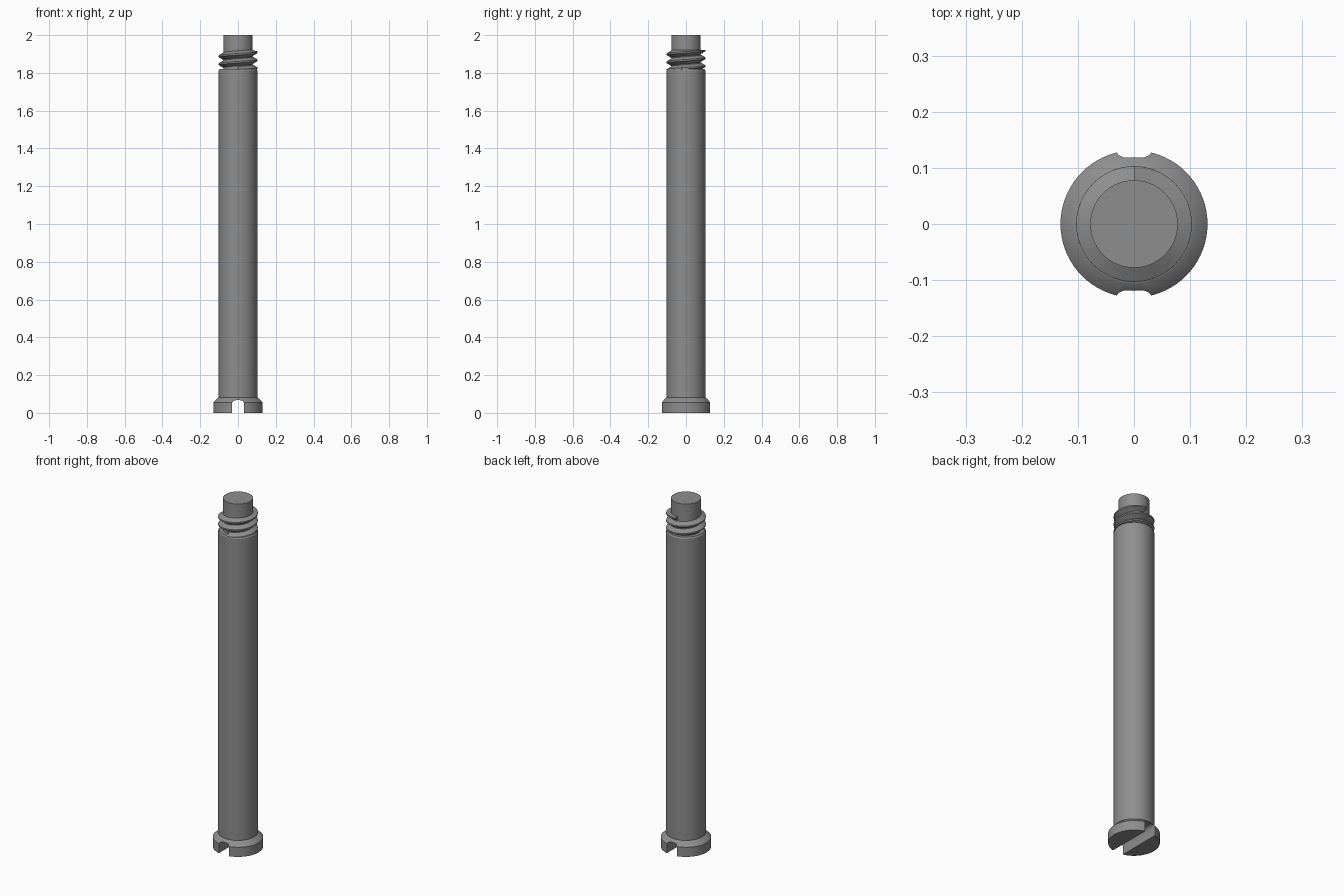
import bpy, bmesh, math

if "Cube" in bpy.data.objects:
    bpy.data.objects.remove(bpy.data.objects["Cube"])

steel = bpy.data.materials.new("steel grey")
steel.diffuse_color = (0.27, 0.27, 0.27, 1)
steel.use_nodes = True
steel.node_tree.nodes["Principled BSDF"].inputs["Base Color"].default_value = steel.diffuse_color


def make_object(name, bm):
    bmesh.ops.recalc_face_normals(bm, faces=bm.faces)
    mesh = bpy.data.meshes.new(name)
    bm.to_mesh(mesh)
    bm.free()
    ob = bpy.data.objects.new(name, mesh)
    bpy.context.collection.objects.link(ob)
    mesh.materials.append(steel)
    return ob


def smooth(ob):
    bpy.ops.object.select_all(action='DESELECT')
    ob.select_set(True)
    bpy.context.view_layer.objects.active = ob
    bpy.ops.object.shade_smooth_by_angle(angle=math.radians(30))


def lathe(name, profile, n=72):
    """Closed solid of revolution from (radius, z) points."""
    bm = bmesh.new()
    rings = [[bm.verts.new((r * math.cos(2 * math.pi * i / n),
                            r * math.sin(2 * math.pi * i / n), z))
              for i in range(n)] for r, z in profile]
    for a, b in zip(rings, rings[1:]):
        for i in range(n):
            j = (i + 1) % n
            bm.faces.new((a[i], a[j], b[j], b[i]))
    bm.faces.new(rings[0][::-1])
    bm.faces.new(rings[-1])
    return make_object(name, bm)


# Head, shank and plain tip turned as one piece
body = lathe("screw_body", [
    (0.131, 0), (0.131, 0.055), (0.106, 0.08), (0.103, 0.081),
    (0.103, 1.812), (0.098, 1.82), (0.078, 1.82), (0.078, 2.0)])

# Driver slot cutter, rounded along its top corners
W, H, R = 0.033, 0.067, 0.022
outline = [(-W, -0.05), (W, -0.05)]
for cx, start in ((W - R, 0), (R - W, 90)):
    for k in range(7):
        a = math.radians(start + 15 * k)
        outline.append((cx + R * math.cos(a), H - R + R * math.sin(a)))
bm = bmesh.new()
face = bm.faces.new([bm.verts.new((x, -0.2, z)) for x, z in outline])
ext = bmesh.ops.extrude_face_region(bm, geom=[face])
bmesh.ops.translate(bm, vec=(0, 0.4, 0),
                    verts=[g for g in ext["geom"] if isinstance(g, bmesh.types.BMVert)])
cutter = make_object("slot_cutter", bm)
cut = body.modifiers.new("slot", 'BOOLEAN')
cut.operation, cut.solver, cut.object = 'DIFFERENCE', 'EXACT', cutter
bpy.context.view_layer.objects.active = body
bpy.ops.object.modifier_apply(modifier=cut.name)
bpy.data.objects.remove(cutter)
smooth(body)

# Right-handed V thread swept up the neck, trimmed level at both ends
PITCH, LOW, HIGH, STEPS = 0.042, 1.816, 1.922, 48
section = [(0.076, -0.020), (0.103, -0.004), (0.103, 0.004), (0.076, 0.020)]
bm = bmesh.new()
loops = []
for i in range(-int(2.25 * STEPS), STEPS // 4 + 1):
    t = i / STEPS
    a = 2 * math.pi * t
    loops.append([bm.verts.new((r * math.cos(a), r * math.sin(a),
                                min(HIGH, max(LOW, 1.909 + PITCH * t + dz))))
                  for r, dz in section])
for a, b in zip(loops, loops[1:]):
    for k in range(4):
        m = (k + 1) % 4
        bm.faces.new((a[k], b[k], b[m], a[m]))
bm.faces.new(loops[0])
bm.faces.new(loops[-1][::-1])
smooth(make_object("thread", bm))
